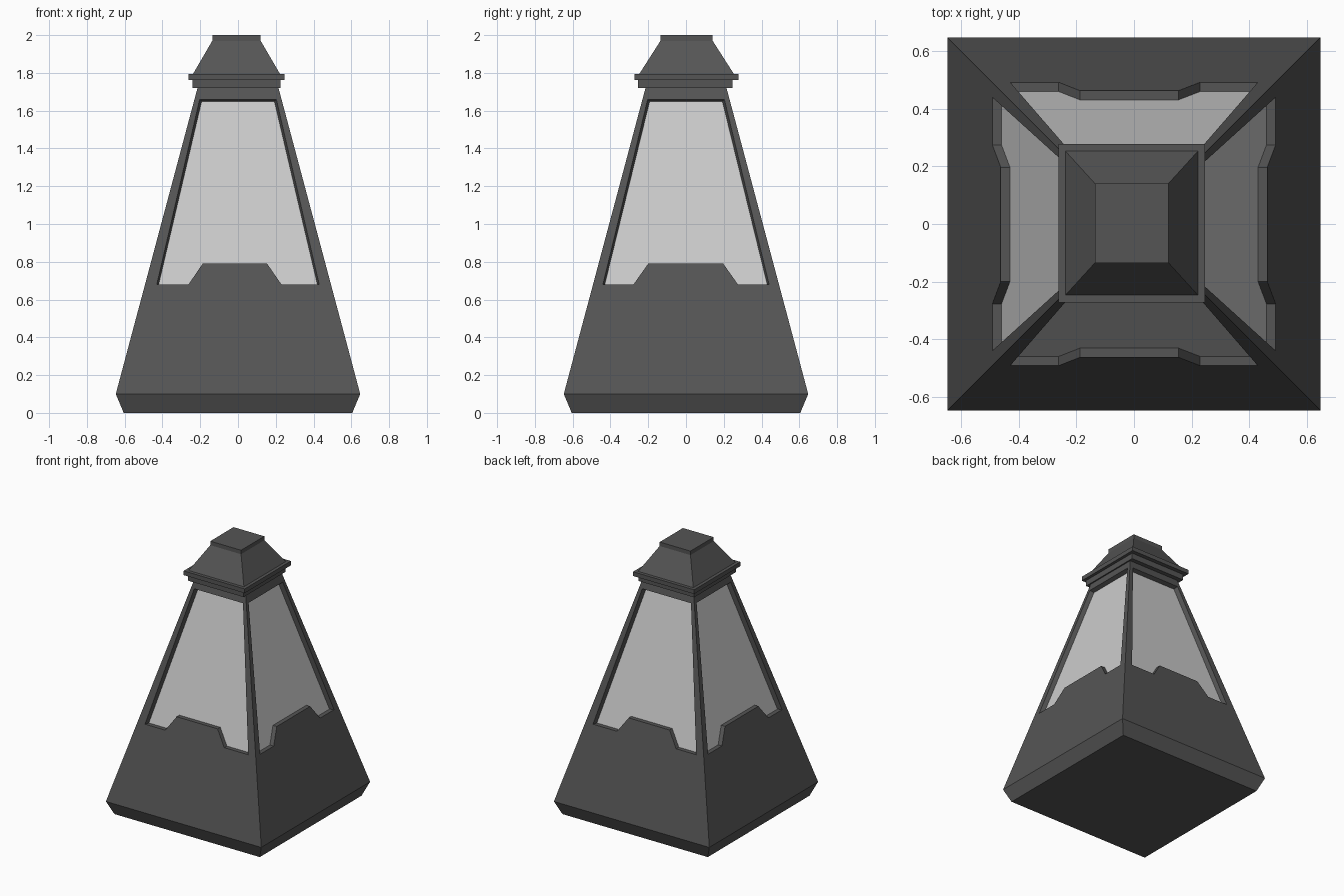
import bpy, bmesh

if "Cube" in bpy.data.objects:
    bpy.data.objects.remove(bpy.data.objects["Cube"])


def face_half(z):
    # Half width of the tapering body at height z
    return 0.647 - (z - 0.10) * 0.267


def finish(bm, name, mat):
    bmesh.ops.remove_doubles(bm, verts=bm.verts, dist=1e-4)
    bmesh.ops.recalc_face_normals(bm, faces=bm.faces)
    me = bpy.data.meshes.new(name)
    bm.to_mesh(me)
    bm.free()
    ob = bpy.data.objects.new(name, me)
    ob.data.materials.append(mat)
    bpy.context.collection.objects.link(ob)
    return ob


def material(name, g):
    m = bpy.data.materials.new(name)
    m.diffuse_color = (g, g, g, 1)
    m.use_nodes = True
    m.node_tree.nodes["Principled BSDF"].inputs["Base Color"].default_value = m.diffuse_color
    return m


def poly(bm, pts):
    return bm.faces.new([bm.verts.new(p) for p in pts])


def loft(bm, rings, cx=0, cy=0, bottom=True, top=True):
    # Stack of rectangles (half x, half y, z) joined by side faces
    loops = [[bm.verts.new((cx + sx * hx, cy + sy * hy, z))
              for sx, sy in ((-1, -1), (1, -1), (1, 1), (-1, 1))] for hx, hy, z in rings]
    for a, b in zip(loops, loops[1:]):
        for i in range(4):
            j = (i + 1) % 4
            bm.faces.new((a[i], a[j], b[j], b[i]))
    if bottom:
        bm.faces.new(loops[0])
    if top:
        bm.faces.new(loops[-1])


dark = material("dark_metal", 0.09)
pale = material("pale_glass", 0.6)

# Direction of each side: (u along the face, d outwards, z)
sides = {
    "front": lambda u, d, z: (u, -d, z),
    "back": lambda u, d, z: (u, d, z),
    "right": lambda u, d, z: (d, u, z),
    "left": lambda u, d, z: (-d, u, z),
}
Z0, Z1 = 0.10, 1.72
RECESS = 0.032

# Body: chamfered base, four framed panels and a closed top
body = bmesh.new()
loft(body, [(0.605, 0.605, 0), (face_half(Z0), face_half(Z0), Z0)], top=False)
h = face_half(Z1)
poly(body, [(-h, -h, Z1), (h, -h, Z1), (h, h, Z1), (-h, h, Z1)])

for name, place in sides.items():
    if name in ("front", "back"):
        w, notch = 0.43, (-0.262, -0.187, 0.154, 0.23)
    else:
        w, notch = 0.44, (-0.278, -0.2, 0.197, 0.275)
    n0, n1, n2, n3 = notch
    # Window outline: stepped sill, then the two top corners
    outer = [(-w, 0.68), (n0, 0.68), (n1, 0.79), (n2, 0.79), (n3, 0.68), (w, 0.68),
             (0.203, 1.66), (-0.203, 1.66)]
    inner = [(0.01 - w, 0.68)] + outer[1:5] + [(w - 0.01, 0.68), (0.193, 1.648), (-0.193, 1.648)]
    o = [place(u, face_half(z), z) for u, z in outer]
    i = [place(u, face_half(z) - RECESS, z) for u, z in inner]
    b, t = face_half(Z0), face_half(Z1)
    A, B = place(-b, b, Z0), place(b, b, Z0)
    C, D = place(t, t, Z1), place(-t, t, Z1)
    poly(body, [A, B] + o[5::-1])
    poly(body, [B, C, o[6], o[5]])
    poly(body, [C, D, o[7], o[6]])
    poly(body, [D, A, o[0], o[7]])
    for k in range(8):
        m = (k + 1) % 8
        poly(body, [o[k], o[m], i[m], i[k]])
    # Glass pane at the back of the recess
    pane = bmesh.new()
    f = poly(pane, i)
    f.normal_update()
    outward = place(0, 1, 0)
    flip = f.normal.x * outward[0] + f.normal.y * outward[1] < 0
    ob = finish(pane, name + "_glass", pale)
    if (ob.data.polygons[0].normal.x * outward[0]
            + ob.data.polygons[0].normal.y * outward[1]) < 0:
        ob.data.flip_normals()

finish(body, "body", dark)

# Cap: collar, rim and tapered roof, slightly longer in y
collar = bmesh.new()
loft(collar, [(0.232, 0.25, 1.72), (0.232, 0.25, 1.765)], -0.008, -0.003)
finish(collar, "collar", dark)

rim = bmesh.new()
loft(rim, [(0.254, 0.275, 1.763), (0.254, 0.275, 1.795)], -0.008, 0.003)
finish(rim, "rim", dark)

roof = bmesh.new()
loft(roof, [(0.23, 0.25, 1.795), (0.128, 0.138, 1.97), (0.128, 0.138, 2.0)], -0.008, 0.003)
finish(roof, "roof", dark)
